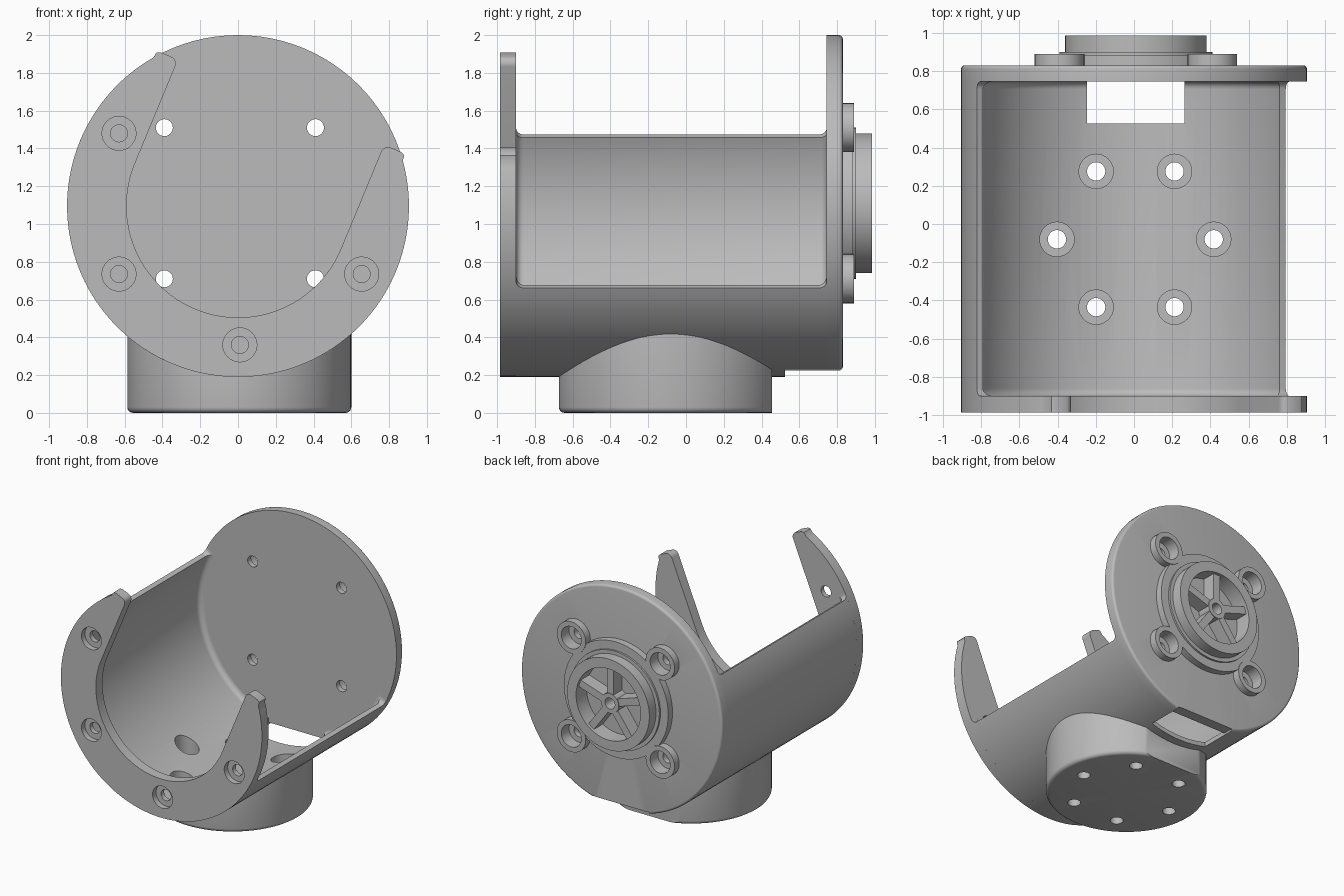
import bpy, bmesh, math
from mathutils import Matrix, Vector

if "Cube" in bpy.data.objects:
    bpy.data.objects.remove(bpy.data.objects["Cube"])

grey = bpy.data.materials.new("plain_grey")
grey.use_nodes = True
COLOUR = (0.5, 0.5, 0.5, 1)
grey.diffuse_color = COLOUR
grey.node_tree.nodes["Principled BSDF"].inputs["Base Color"].default_value = COLOUR

X, Y, Z = Vector((1, 0, 0)), Vector((0, 1, 0)), Vector((0, 0, 1))
R, CZ = 0.905, 1.095            # drum radius and axis height
FRONT, INNER_FRONT, INNER_BACK, BACK = -0.985, -0.9, 0.745, 0.83


def make(name, bm):
    bmesh.ops.remove_doubles(bm, verts=bm.verts, dist=1e-5)
    bmesh.ops.recalc_face_normals(bm, faces=bm.faces)
    mesh = bpy.data.meshes.new(name)
    bm.to_mesh(mesh)
    bm.free()
    mesh.materials.append(grey)
    ob = bpy.data.objects.new(name, mesh)
    bpy.context.collection.objects.link(ob)
    return ob


def lathe(name, profile, centre=(0, 0, 0), axis=Y, steps=96):
    """Spin a closed (radius, height) profile about an axis."""
    bm = bmesh.new()
    vs = [bm.verts.new(X * r + axis * h) for r, h in profile]
    edges = [bm.edges.new((vs[i - 1], vs[i])) for i in range(len(vs))]
    bmesh.ops.spin(bm, geom=vs + edges, cent=(0, 0, 0), axis=axis,
                   angle=math.tau, steps=steps)
    bmesh.ops.translate(bm, verts=bm.verts, vec=centre)
    # remove the edges lying on the axis
    bmesh.ops.remove_doubles(bm, verts=bm.verts, dist=1e-5)
    bmesh.ops.delete(bm, geom=[e for e in bm.edges if not e.link_faces], context="EDGES")
    return make(name, bm)


def box(name, lo, hi, bevel=0, matrix=None):
    bm = bmesh.new()
    bmesh.ops.create_cube(bm, size=1)
    for v in bm.verts:
        v.co = [lo[i] if v.co[i] < 0 else hi[i] for i in range(3)]
    if bevel:
        bmesh.ops.bevel(bm, geom=bm.edges[:], offset=bevel, segments=4,
                        profile=0.5, affect="EDGES")
    if matrix:
        bm.transform(matrix)
    return make(name, bm)


def cut(targets, cutter):
    """Subtract the cutter from each target and discard it."""
    for ob in targets:
        mod = ob.modifiers.new("cut", "BOOLEAN")
        mod.operation, mod.solver, mod.object = "DIFFERENCE", "EXACT", cutter
        bpy.context.view_layer.update()
        result = bpy.data.meshes.new_from_object(
            ob.evaluated_get(bpy.context.evaluated_depsgraph_get()))
        ob.modifiers.clear()
        ob.data = result
    bpy.data.objects.remove(cutter)


def stepped_cutter(centre, axis, r1, r2, low, step, high):
    return lathe("hole_cutter", [(0, low), (r1, low), (r1, step), (r2, step),
                                 (r2, high), (0, high)], centre, axis, 32)


def arc(cx, cy, r, start, end, n):
    return [(cx + r * math.cos(math.radians(start + (end - start) * i / n)),
             cy + r * math.sin(math.radians(start + (end - start) * i / n)))
            for i in range(n + 1)]


# Drum wall with inner fillets where it meets the end plates
WALL, F = 0.87, 0.04
profile = [(R, INNER_FRONT), (R, INNER_BACK)]
profile += arc(WALL - F, INNER_BACK - F, F, 90, 0, 5)
profile += arc(WALL - F, INNER_FRONT + F, F, 0, -90, 5)
drum_wall = lathe("drum_wall", profile, (0, 0, CZ))

# Sloping open side of the drum
tilt = Matrix.Translation((0, 0, 1.06)) @ Matrix.Rotation(math.radians(26.7), 4, "Y")
cut([drum_wall], box("opening_cutter", (-2, INNER_FRONT, 0), (2, INNER_BACK, 2), F, tilt))

# Back plate with rounded outer rim
B = 0.02
back_plate = lathe("back_plate", [(0, INNER_BACK), (R, INNER_BACK)]
                   + arc(R - B, BACK - B, B, 0, 90, 4) + [(0, BACK)], (0, 0, CZ))

# Front crescent plate: outer arc, rounded horns and a U-shaped mouth
TOP, SLOT, TIP = 0.595, 0.59, 0.04
top_angle = math.degrees(math.asin((TOP - TIP) / R))
outer = arc(0, 0, R, -90, top_angle, 48)
inner = arc(0, 0, SLOT, 0, -90, 32)
tip_right = outer[-1][0]
half = outer + [(tip_right - 0.005, TOP - 0.01), (tip_right - 0.025, TOP)]
half += arc(SLOT + TIP, TOP - TIP, TIP, 90, 180, 6) + inner
half_left = [(-x, y) for x, y in half[1:-1]]
outline = half[:-1] + [half[-1]] + half_left[::-1]
bm = bmesh.new()
face = bm.faces.new([bm.verts.new((u, FRONT, s)) for u, s in outline])
ext = bmesh.ops.extrude_face_region(bm, geom=[face])
bmesh.ops.translate(bm, vec=Y * (INNER_FRONT - FRONT),
                    verts=[g for g in ext["geom"] if isinstance(g, bmesh.types.BMVert)])
bm.transform(Matrix.Translation((0, 0, CZ)) @ Matrix.Rotation(math.radians(22.5), 4, "Y"))
front_plate = make("front_plate", bm)
for x, z in ((-0.63, 1.48), (-0.63, 0.735), (0.655, 0.735), (0.01, 0.36)):
    cut([front_plate], stepped_cutter((x, 0, z), Y, 0.09, 0.045, -1.1, -0.94, -0.85))

# Round foot with a flat at the back, hollowed to follow the drum
FX, FY, FR = 0.007, -0.08, 0.593
foot = lathe("foot", [(0, 0), (FR - 0.03, 0)] + arc(FR - 0.03, 0.03, 0.03, -90, 0, 4)[1:]
             + [(FR, 0.7), (0, 0.7)], (FX, FY, 0), Z)
cut([foot], box("flat_cutter", (-1, 0.455, -1), (1, 1, 1)))
cut([foot], lathe("hollow_cutter", [(0, -1), (0.88, -1), (0.88, 1), (0, 1)], (0, 0, CZ)))
for i in range(6):
    a = math.radians(60 * i)
    centre = (FX + 0.41 * math.cos(a), FY + 0.41 * math.sin(a), 0)
    cut([foot, drum_wall], stepped_cutter(centre, Z, 0.048, 0.09, -0.1, 0.12, 0.6))

# Cable slot through the floor and a shallow notch in the back plate
cut([drum_wall], box("slot_cutter", (-0.245, 0.525, 0), (0.265, 0.8, 0.5)))
cut([back_plate], box("notch_cutter", (-0.245, 0.7, 0), (0.265, 1, 0.24)))

# Screw collars on the back plate
HX, HZ = 0.01, 1.11
for sx, side in ((-1, "right"), (1, "left")):
    for sz, level in ((-1, "lower"), (1, "upper")):
        c = (HX + 0.4 * sx, 0, HZ + 0.4 * sz)
        lathe(f"screw_collar_{level}_{side}", [(0.09, BACK - 0.01), (0.13, BACK - 0.01),
              (0.13, 0.89), (0.09, 0.89)], c, Y, 32)
        cut([back_plate], stepped_cutter(c, Y, 0.045, 0.09, 0.7, 0.79, 1))

# Hub: stepped flange, tube and centre post
lathe("hub", [(0, 0.8), (0.47, 0.8), (0.47, 0.885), (0.4, 0.885), (0.4, 0.9), (0.37, 0.9),
              (0.37, 0.985), (0.29, 0.985), (0.29, 0.85), (0.08, 0.85), (0.08, 0.965),
              (0.045, 0.965), (0.045, 0.85), (0, 0.85)], (HX, 0, HZ), Y, 64)
for i in range(5):
    turn = Matrix.Translation((HX, 0, HZ)) @ Matrix.Rotation(math.tau * i / 5, 4, "Y")
    box(f"hub_spoke_{i + 1}", (-0.03, 0.84, 0.07), (0.03, 0.96, 0.3), 0, turn)

# Smooth shading with sharp edges kept
bpy.ops.object.select_all(action="DESELECT")
for ob in bpy.context.collection.objects:
    if ob.type == "MESH" and ob.data.materials and ob.data.materials[0] == grey:
        ob.select_set(True)
        bpy.context.view_layer.objects.active = ob
bpy.ops.object.shade_smooth_by_angle(angle=math.radians(30))
